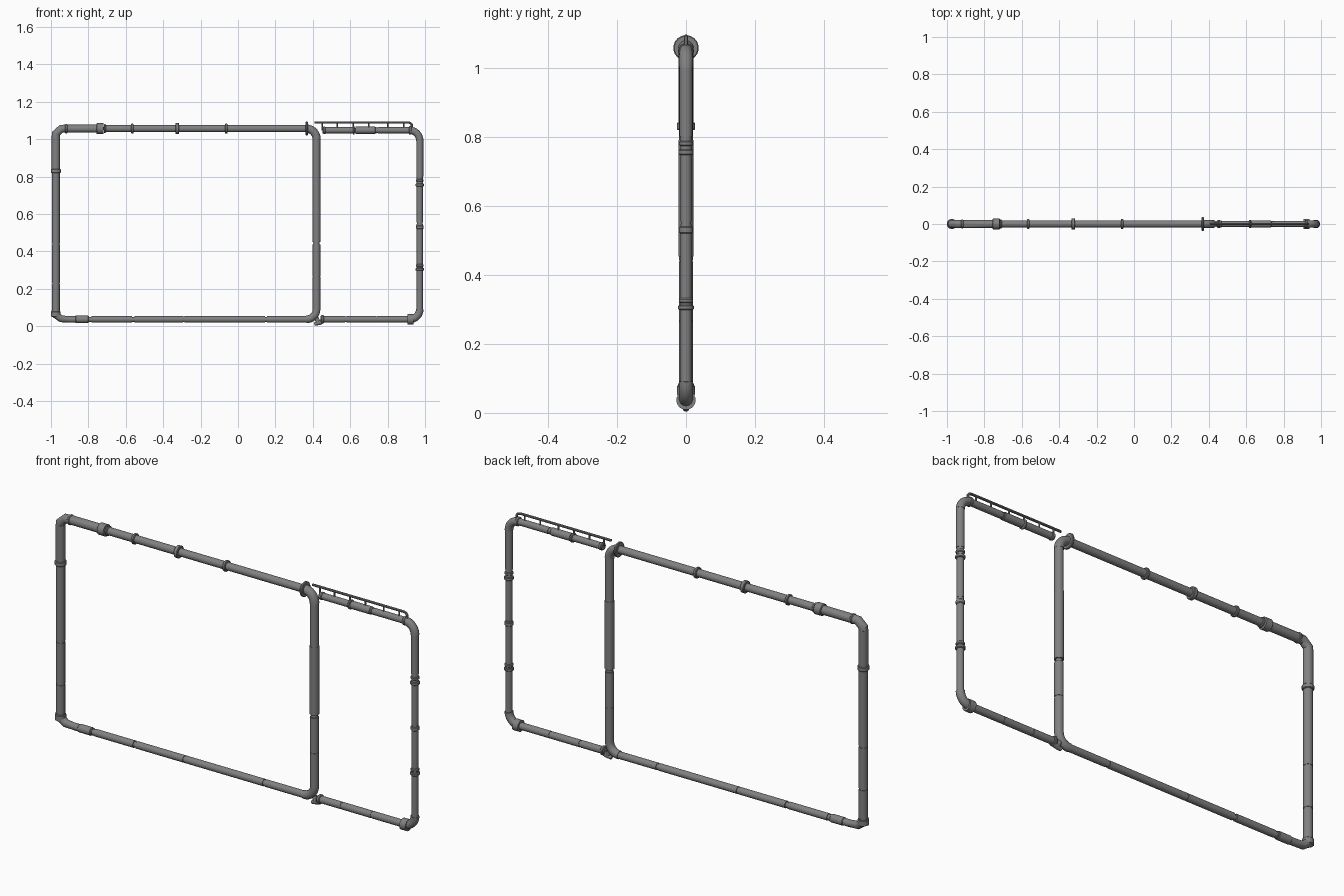
import bpy
import bmesh
from math import sin, cos, pi, radians
from mathutils import Vector

cube = bpy.data.objects.get("Cube")
if cube:
    bpy.data.objects.remove(cube)

steel = bpy.data.materials.new("pipe grey")
steel.use_nodes = True
GREY = (0.22, 0.22, 0.22, 1)
steel.diffuse_color = GREY
steel.node_tree.nodes["Principled BSDF"].inputs["Base Color"].default_value = GREY

SIDES = 18


def tube(name, path, sides=SIDES):
    """Sweep circles along (x, z, radius) stations lying in the y = 0 plane."""
    bm = bmesh.new()
    pts = [Vector((x, 0, z)) for x, z, r in path]
    rings = []
    for i, p in enumerate(pts):
        before = next((q for q in reversed(pts[:i]) if (q - p).length > 1e-5), p)
        after = next((q for q in pts[i + 1:] if (q - p).length > 1e-5), p)
        d = (p - before).normalized() + (after - p).normalized()
        side = d.normalized().cross(Vector((0, 1, 0)))
        r = path[i][2]
        rings.append([bm.verts.new(p + r * (cos(a) * side + sin(a) * Vector((0, 1, 0))))
                      for a in (2 * pi * k / sides for k in range(sides))])
    for a, b in zip(rings, rings[1:]):
        for k in range(sides):
            n = (k + 1) % sides
            bm.faces.new((a[k], a[n], b[n], b[k]))
    bm.faces.new(rings[0])
    bm.faces.new(rings[-1])
    bmesh.ops.recalc_face_normals(bm, faces=bm.faces)
    mesh = bpy.data.meshes.new(name)
    bm.to_mesh(mesh)
    bm.free()
    mesh.materials.append(steel)
    obj = bpy.data.objects.new(name, mesh)
    bpy.context.collection.objects.link(obj)
    bpy.ops.object.select_all(action="DESELECT")
    obj.select_set(True)
    bpy.context.view_layer.objects.active = obj
    bpy.ops.object.shade_smooth_by_angle(angle=radians(35))
    return obj


def run(name, axis, fixed, start, end, radius, details=()):
    """Straight pipe with stepped collars or grooves: (position, width, radius)."""
    stations = [(start, radius)]
    for pos, width, r in sorted(details):
        a, b = pos - width / 2, pos + width / 2
        lip = min(0.003, width / 4) if r > radius else 0
        stations += [(a, radius), (a, r - lip), (a + lip, r),
                     (b - lip, r), (b, r - lip), (b, radius)]
    stations.append((end, radius))
    tube(name, [(t, fixed, r) if axis == "x" else (fixed, t, r) for t, r in stations])


def elbow(name, cx, cz, bend, first, radius, steps=8):
    """Quarter bend about (cx, cz), beginning at angle first in degrees."""
    angles = [radians(first + 90 * k / steps) for k in range(steps + 1)]
    tube(name, [(cx + bend * cos(a), cz + bend * sin(a), radius) for a in angles])


LEFT, MID, RIGHT = -0.974, 0.42, 0.972
TOP, LOW, SIDE_TOP = 1.057, 0.037, 1.048

# Long top pipe with flanges
run("top_pipe", "x", TOP, -0.8, 0.375, 0.019,
    [(-0.737, 0.04, 0.029), (-0.712, 0.012, 0.024), (-0.565, 0.014, 0.026),
     (-0.325, 0.02, 0.03), (-0.063, 0.014, 0.027), (0.368, 0.012, 0.037)])
run("top_pipe_sleeve", "x", TOP, -0.925, -0.755, 0.022, [(-0.918, 0.012, 0.025)])

# Outer upright and its mitred corners
run("outer_upright", "z", LEFT, 0.06, 1.02, 0.021,
    [(0.065, 0.03, 0.026), (0.83, 0.022, 0.027), (0.44, 0.005, 0.019), (0.23, 0.005, 0.019)])
run("outer_upright_sleeve", "z", LEFT, 0.84, 1.02, 0.0225)
tube("outer_top_corner", [(LEFT, 0.99, 0.0225), (LEFT, 1.03, 0.0225),
                          (-0.945, TOP - 0.001, 0.022), (-0.91, TOP, 0.022)])
tube("outer_bottom_corner", [(LEFT, 0.085, 0.023), (LEFT, 0.062, 0.023),
                             (-0.945, LOW + 0.003, 0.019), (-0.90, LOW, 0.017)])

# Long bottom pipe with grooved joints
run("bottom_pipe", "x", LOW, -0.905, 0.375, 0.0175,
    [(-0.835, 0.07, 0.02), (-0.79, 0.012, 0.014), (-0.56, 0.014, 0.013),
     (-0.29, 0.006, 0.015), (0.15, 0.01, 0.014)])

# Middle upright and its bends
elbow("middle_top_bend", 0.365, 1.002, MID - 0.365, 0, 0.022)
run("middle_upright", "z", MID, 0.09, 1.005, 0.0205, [(0.445, 0.014, 0.015), (0.265, 0.005, 0.019)])
run("middle_upright_sleeve", "z", MID, 0.453, 0.79, 0.022)
elbow("middle_bottom_bend", 0.365, LOW + 0.055, 0.055, 270, 0.0205)

# Drain fitting under the middle upright
tube("drain_neck", [(MID, 0.045, 0.012), (0.43, 0.016, 0.012)])
tube("drain_cap", [(0.408, 0.012, 0.009), (0.43, 0.018, 0.012), (0.448, 0.025, 0.014)])

# Narrow side bay
run("side_bottom_pipe", "x", LOW, 0.44, 0.93, 0.0175,
    [(0.452, 0.014, 0.023), (0.575, 0.008, 0.015), (0.74, 0.006, 0.016)])
run("side_bottom_collar", "x", LOW, 0.905, 0.937, 0.028)
elbow("side_bottom_bend", RIGHT - 0.055, LOW + 0.055, 0.055, 270, 0.02)
run("side_upright", "z", RIGHT, 0.09, 1.0, 0.0165,
    [(0.305, 0.014, 0.023), (0.325, 0.014, 0.02), (0.53, 0.02, 0.02),
     (0.55, 0.008, 0.015), (0.755, 0.016, 0.022), (0.78, 0.014, 0.02)])
run("side_upright_sleeve", "z", RIGHT, 0.80, 1.0, 0.0185)
elbow("side_top_bend", RIGHT - 0.055, SIDE_TOP - 0.055, 0.055, 0, 0.0195)
run("side_top_pipe", "x", SIDE_TOP, 0.452, 0.93, 0.0165,
    [(0.462, 0.014, 0.019), (0.62, 0.012, 0.023), (0.68, 0.11, 0.019),
     (0.745, 0.008, 0.014), (0.92, 0.014, 0.022)])

# Thin conduit on short posts
RAIL = 1.09
tube("conduit", [(0.41, RAIL, 0.006), (0.91, RAIL, 0.006), (0.922, RAIL - 0.003, 0.006),
                 (0.929, RAIL - 0.012, 0.006), (0.93, SIDE_TOP, 0.006)], 10)
for i, x in enumerate((0.45, 0.53, 0.615, 0.70, 0.80, 0.885)):
    tube(f"conduit_post_{i + 1}", [(x, SIDE_TOP, 0.004), (x, RAIL, 0.004)], 8)
